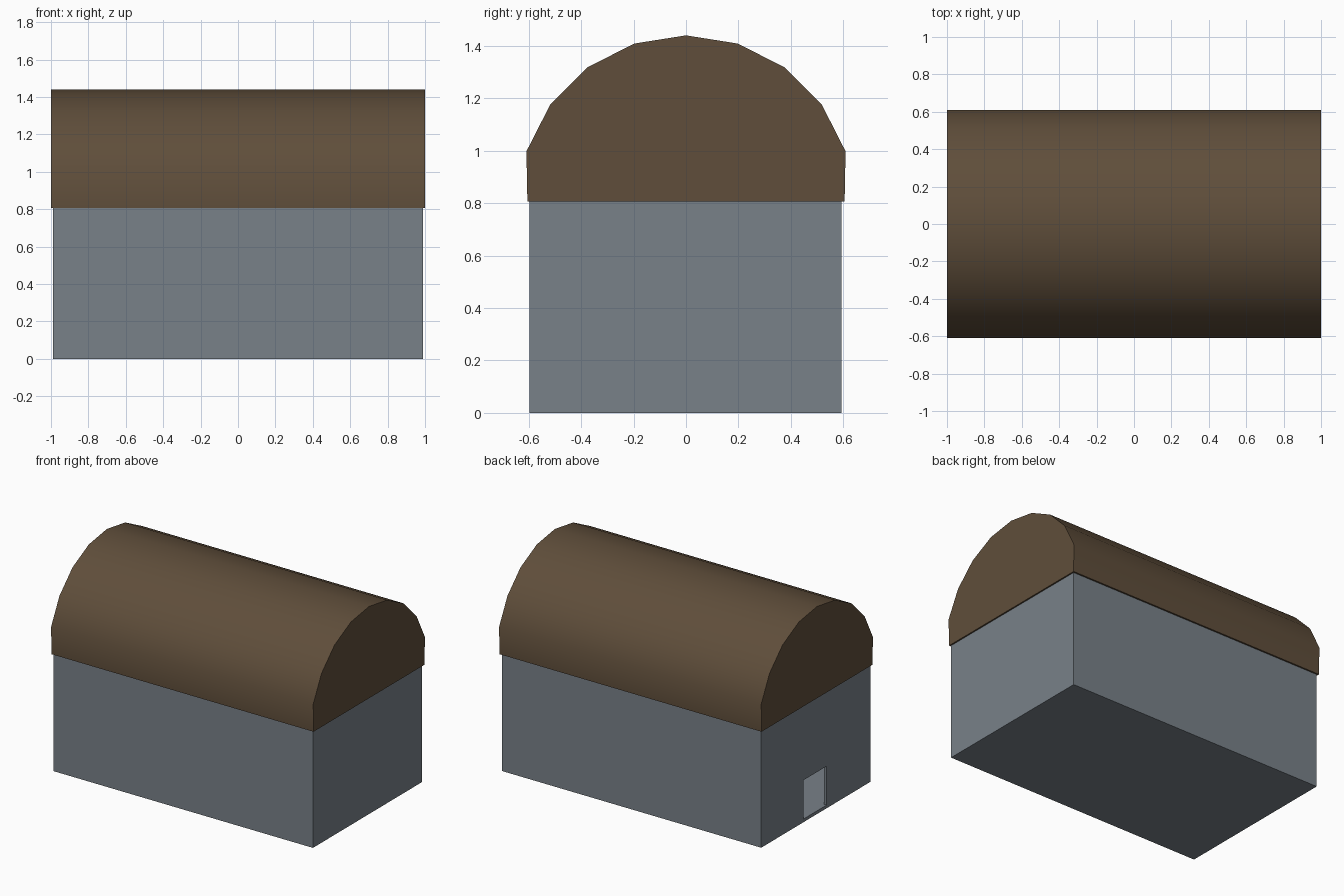
import bpy, bmesh, math

if "Cube" in bpy.data.objects:
    bpy.data.objects.remove(bpy.data.objects["Cube"])

def material(name, rgb):
    m = bpy.data.materials.new(name)
    m.diffuse_color = (*rgb, 1)
    m.use_nodes = True
    m.node_tree.nodes["Principled BSDF"].inputs["Base Color"].default_value = m.diffuse_color
    return m

grey = material("slate grey", (0.19, 0.22, 0.25))
brown = material("roof brown", (0.115, 0.076, 0.043))

def box(name, lo, hi, mat):
    bm = bmesh.new()
    bmesh.ops.create_cube(bm, size=1)
    for v in bm.verts:
        v.co = [(a + b) / 2 + c * (b - a) for a, b, c in zip(lo, hi, v.co)]
    me = bpy.data.meshes.new(name)
    bm.to_mesh(me)
    bm.free()
    me.materials.append(mat)
    ob = bpy.data.objects.new(name, me)
    bpy.context.collection.objects.link(ob)
    return ob

def cut(target, name, lo, hi):
    cutter = box(name, lo, hi, grey)
    cutter.hide_render = True
    cutter.hide_viewport = True
    mod = target.modifiers.new(name, 'BOOLEAN')
    mod.operation = 'DIFFERENCE'
    mod.solver = 'EXACT'
    mod.object = cutter

# Hollow walls with a floor, and a doorway in the left end
T = 0.022
walls = box("walls", (-0.99, -0.597, 0), (0.99, 0.594, 0.807), grey)
cut(walls, "room_cutter", (-0.99 + T, -0.597 + T, T), (0.99 - T, 0.594 - T, 0.9))
cut(walls, "doorway_cutter", (-1.1, -0.12, T), (-0.9, 0.135, 0.29))

# Barrel roof: arc in 18 degree steps with tucked-in eaves
R, CZ = 0.64, 0.80
profile = [(R * math.sin(math.radians(a)), CZ + R * math.cos(math.radians(a)))
           for a in range(-72, 73, 18)]
profile = [(-0.605, 0.807)] + profile + [(0.605, 0.807)]
bm = bmesh.new()
end = bm.faces.new([bm.verts.new((-1, y, z)) for y, z in profile])
ext = bmesh.ops.extrude_face_region(bm, geom=[end], use_keep_orig=True)
for v in ext["geom"]:
    if isinstance(v, bmesh.types.BMVert):
        v.co.x = 1
bmesh.ops.recalc_face_normals(bm, faces=bm.faces)
me = bpy.data.meshes.new("roof")
bm.to_mesh(me)
bm.free()
me.materials.append(brown)
roof = bpy.data.objects.new("roof", me)
bpy.context.collection.objects.link(roof)
bpy.context.view_layer.objects.active = roof
roof.select_set(True)
bpy.ops.object.shade_smooth_by_angle(angle=math.radians(40))
